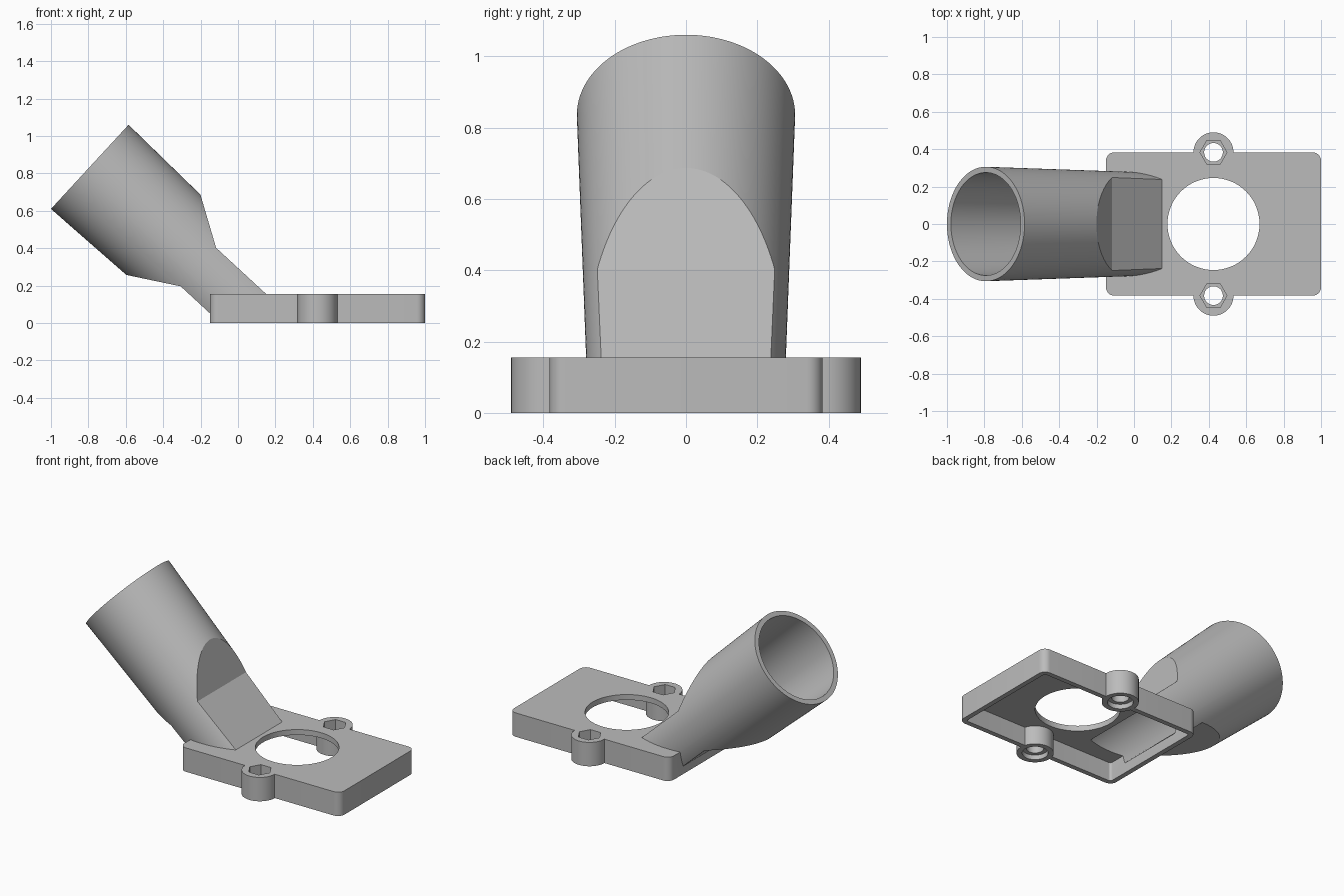
import bpy, bmesh
from math import radians
from mathutils import Matrix, Vector

if "Cube" in bpy.data.objects:
    bpy.data.objects.remove(bpy.data.objects["Cube"], do_unlink=True)

HEIGHT = 0.155      # base thickness
WALL = 0.031        # shell thickness
BOSS_X, BOSS_Y = 0.425, 0.383
# Duct frame: local x runs down the tube axis from the mouth
DUCT = Matrix.Translation((-0.7925, 0, 0.835)) @ Matrix.Rotation(radians(42.7), 4, 'Y')

grey = bpy.data.materials.new("plain grey")
grey.use_nodes = True
grey.diffuse_color = (0.5, 0.5, 0.5, 1)
grey.node_tree.nodes["Principled BSDF"].inputs["Base Color"].default_value = (0.5, 0.5, 0.5, 1)


def finish(bm, name):
    bmesh.ops.recalc_face_normals(bm, faces=bm.faces)
    mesh = bpy.data.meshes.new(name)
    bm.to_mesh(mesh)
    bm.free()
    mesh.materials.append(grey)
    obj = bpy.data.objects.new(name, mesh)
    bpy.context.collection.objects.link(obj)
    return obj


def rounded_box(name, lo, hi, radius):
    lo, hi = Vector(lo), Vector(hi)
    bm = bmesh.new()
    bmesh.ops.create_cube(bm, size=1, matrix=Matrix.Translation((lo + hi) / 2)
                          @ Matrix.Diagonal((*(hi - lo), 1)))
    upright = [e for e in bm.edges if abs(e.verts[0].co.z - e.verts[1].co.z) > 0.01]
    bmesh.ops.bevel(bm, geom=upright, offset=radius, segments=8, profile=0.5, affect='EDGES')
    return finish(bm, name)


def cylinder(name, x, y, z0, z1, radius, sides=64):
    bm = bmesh.new()
    bmesh.ops.create_cone(bm, cap_ends=True, segments=sides, radius1=radius, radius2=radius,
                          depth=z1 - z0, matrix=Matrix.Translation((x, y, (z0 + z1) / 2)))
    return finish(bm, name)


def combine(obj, other, operation):
    """Apply a boolean and discard the helper."""
    mod = obj.modifiers.new("join", 'BOOLEAN')
    mod.operation, mod.object, mod.solver = operation, other, 'EXACT'
    bpy.context.view_layer.objects.active = obj
    bpy.ops.object.modifier_apply(modifier=mod.name)
    bpy.data.objects.remove(other, do_unlink=True)


def duct_solid(name, start, end, mouth_radius, profile):
    """Tapered tube pinched between two flats."""
    taper = 0.026
    bm = bmesh.new()
    bmesh.ops.create_cone(bm, cap_ends=True, segments=128,
                          radius1=mouth_radius - taper * start,
                          radius2=mouth_radius - taper * end, depth=end - start,
                          matrix=DUCT @ Matrix.Translation(((start + end) / 2, 0, 0))
                          @ Matrix.Rotation(radians(90), 4, 'Y'))
    tube = finish(bm, name)
    bm = bmesh.new()
    outline = profile + [(t, -n) for t, n in reversed(profile)]
    face = bm.faces.new([bm.verts.new(DUCT @ Vector((t, -0.5, n))) for t, n in outline])
    new = bmesh.ops.extrude_face_region(bm, geom=[face])["geom"]
    bmesh.ops.translate(bm, vec=(0, 1, 0), verts=[v for v in new if isinstance(v, bmesh.types.BMVert)])
    combine(tube, finish(bm, "pinch_profile"), 'INTERSECT')
    return tube


# Base plate with the duct growing out of its edge
body = rounded_box("duct_and_mounting_base", (-0.15, -BOSS_Y, 0), (1, BOSS_Y, HEIGHT), 0.045)
combine(body, duct_solid("duct_outer", 0, 1.17, 0.306,
                         [(-0.2, 0.373), (0.4, 0.373), (0.79, 0.14), (1.4, 0.14)]), 'UNION')

# Hollow underside, air passage and large round opening
combine(body, rounded_box("tray_cavity", (-0.15 + WALL, -BOSS_Y + WALL, -0.4),
                          (1 - WALL, BOSS_Y - WALL, HEIGHT - 0.035), 0.015), 'DIFFERENCE')
combine(body, duct_solid("duct_inner", -0.05, 1.23, 0.275,
                         [(-0.2, 0.337), (0.4, 0.337), (0.781, 0.109), (1.4, 0.109)]), 'DIFFERENCE')
combine(body, cylinder("fan_opening", BOSS_X, 0, 0.05, 0.3, 0.246, 128), 'DIFFERENCE')

# Screw bosses with hexagonal nut pockets, bores and lower recesses
for side in (-1, 1):
    y = side * BOSS_Y
    combine(body, cylinder("boss", BOSS_X, y, 0, HEIGHT, 0.107), 'UNION')
    combine(body, cylinder("bore", BOSS_X, y, -0.1, 0.3, 0.05), 'DIFFERENCE')
    combine(body, cylinder("lower_recess", BOSS_X, y, -0.1, 0.03, 0.075), 'DIFFERENCE')
    bm = bmesh.new()
    bmesh.ops.create_cone(bm, cap_ends=True, segments=6, radius1=0.072, radius2=0.072, depth=0.2,
                          matrix=Matrix.Translation((BOSS_X, y, 0.19))
                          @ Matrix.Rotation(radians(90), 4, 'Z'))
    combine(body, finish(bm, "nut_pocket"), 'DIFFERENCE')

# Smooth curved walls, crisp edges
bpy.ops.object.select_all(action='DESELECT')
body.select_set(True)
bpy.context.view_layer.objects.active = body
bpy.ops.object.shade_smooth_by_angle(angle=radians(20))
